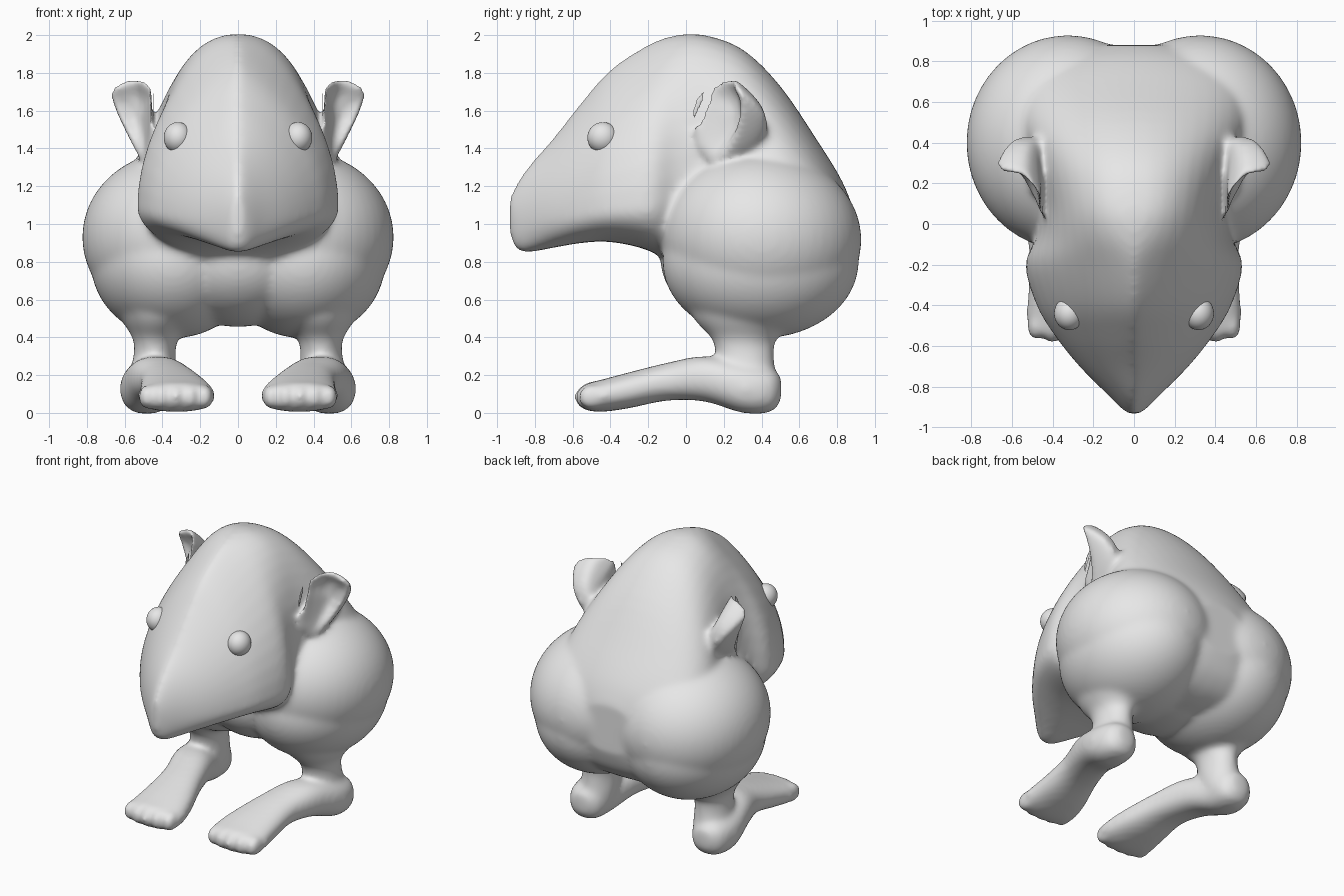
import bpy, bmesh, math
from mathutils import Vector, Matrix

if "Cube" in bpy.data.objects:
    bpy.data.objects.remove(bpy.data.objects["Cube"])

skin = bpy.data.materials.new("plain_grey")
skin.diffuse_color = (0.8, 0.8, 0.8, 1)
skin.use_nodes = True
skin.node_tree.nodes["Principled BSDF"].inputs["Base Color"].default_value = skin.diffuse_color


def smooth_rows(rows, steps=4):
    """Catmull-Rom interpolation between section rows."""
    rows = [Vector(r) for r in rows]
    out = []
    for i in range(len(rows) - 1):
        a, b, c, d = (rows[max(0, min(len(rows) - 1, i + k))] for k in (-1, 0, 1, 2))
        for s in range(steps):
            t = s / steps
            out.append(0.5 * (2 * b + (c - a) * t + (2 * a - 5 * b + 4 * c - d) * t * t
                              + (3 * b - a - 3 * c + d) * t ** 3))
    return out + [rows[-1]]


def skin_rings(bm, rings):
    """Closed tube through a list of point rings."""
    loops = [[bm.verts.new(p) for p in ring] for ring in rings]
    n = len(loops[0])
    for a, b in zip(loops, loops[1:]):
        for i in range(n):
            bm.faces.new((a[i], a[(i + 1) % n], b[(i + 1) % n], b[i]))
    for end in (loops[0], loops[-1]):
        centre = bm.verts.new(sum((v.co for v in end), Vector()) / n)
        for i in range(n):
            bm.faces.new((end[i], end[(i + 1) % n], centre))


def ball(bm, centre, radii, turn=0):
    m = (Matrix.Translation(centre) @ Matrix.Rotation(turn, 4, 'X')
         @ Matrix.Diagonal((*radii, 1)))
    bmesh.ops.create_uvsphere(bm, u_segments=48, v_segments=32, radius=1, matrix=m)


def power(v, p):
    return math.copysign(abs(v) ** p, v)


ANGLES = [2 * math.pi * k / 48 for k in range(48)]


def finish(name, bm):
    bmesh.ops.recalc_face_normals(bm, faces=bm.faces)
    for f in bm.faces:
        f.smooth = True
    mesh = bpy.data.meshes.new(name)
    bm.to_mesh(mesh)
    bm.free()
    mesh.materials.append(skin)
    ob = bpy.data.objects.new(name, mesh)
    bpy.context.collection.objects.link(ob)
    return ob


body = bmesh.new()

# Head and back: y, half width, height of widest point, top, bottom, upper taper
HEAD = [(-.935, .025, 1.06, 1.14, .95, 1.5), (-.90, .07, 1.02, 1.21, .87, 1.5),
        (-.84, .13, 1.02, 1.30, .85, 1.5), (-.70, .27, 1.03, 1.46, .875, 1.5),
        (-.55, .39, 1.05, 1.65, .90, 1.6), (-.40, .48, 1.07, 1.82, .905, 1.65),
        (-.20, .535, 1.09, 1.95, .86, 1.5), (-.05, .475, 1.14, 2.0, .76, 1.05),
        (.10, .46, 1.15, 2.0, .58, .85), (.30, .52, 1.10, 1.925, .49, .9),
        (.50, .60, 1.02, 1.73, .48, 1.0), (.70, .59, .96, 1.435, .52, 1.0),
        (.82, .44, .94, 1.24, .62, 1.0), (.88, .22, .95, 1.10, .76, 1.0)]
rings = []
for y, w, zc, zt, zb, p in smooth_rows(HEAD):
    ring = []
    for a in ANGLES:
        c, s = math.cos(a), math.sin(a)
        if s >= 0:
            ring.append(Vector((w * power(c, p), y, zc + (zt - zc) * s)))
        else:
            ring.append(Vector((w * power(c, .75), y, zc + (zc - zb) * s)))
    rings.append(ring)
skin_rings(body, rings)

# Belly between the haunches
ball(body, (0, .34, .81), (.42, .475, .355))

# Leg: z, x, y, half width, half depth
LEG = [(.10, .47, .37, .13, .12), (.20, .45, .33, .125, .145), (.33, .44, .31, .110, .155),
       (.40, .435, .31, .125, .18), (.50, .42, .33, .20, .29), (.65, .40, .36, .28, .38)]
# Foot: y, x, z, half width, half height
FOOT = [(.505, .48, .13, .05, .06), (.45, .48, .12, .12, .115), (.30, .48, .13, .145, .13),
        (.10, .43, .18, .15, .12), (-.10, .37, .165, .15, .10), (-.30, .335, .12, .185, .095),
        (-.45, .325, .09, .205, .085), (-.54, .33, .085, .18, .07)]
# Rim of the ear cup
RIM = [(.45, .12, 1.73), (.54, .24, 1.78), (.67, .27, 1.73), (.67, .30, 1.65),
       (.585, .26, 1.46), (.50, .15, 1.32), (.46, .06, 1.42), (.44, .02, 1.64)]

for side in (1, -1):
    flip = Vector((side, 1, 1))
    # Haunch: upper mass and fuller lower mass
    ball(body, (.325 * side, .40, .93), (.50, .53, .455), -.1)
    ball(body, (.345 * side, .395, .80), (.435, .52, .405))
    # Shank and ankle
    skin_rings(body, [[Vector((side * (x + rx * math.cos(a)), y + ry * math.sin(a), z))
                       for a in ANGLES] for z, x, y, rx, ry in smooth_rows(LEG)])
    # Foot
    skin_rings(body, [[Vector((side * (x + rx * power(math.cos(a), .8)), y,
                               z + rz * power(math.sin(a), .9))) for a in ANGLES]
                      for y, x, z, rx, rz in smooth_rows(FOOT)])
    # Toes
    for k in range(5):
        ball(body, (side * (.175 + .077 * k), -.525 + .006 * (k - 2) ** 2, .083),
             (.045, .07, .066))
    # Ear: root, rounded back, thick rim and shallow hollow
    rim = smooth_rows(RIM + RIM[:1], 4)[:-1]
    middle = sum(rim, Vector((0, 0, 0))) / len(rim)
    root = Vector((.42, .40, 1.46))
    bulge = Vector((.03, .08, .0))
    cup = [[(p.lerp(root, t) + bulge * math.sin(math.pi * t)) * flip for p in rim]
           for t in (.85, .65, .45, .25, .12, 0)]
    for t, depth in ((.16, .0), (.28, .03), (.5, .07), (.8, .1)):
        cup.append([(p.lerp(middle, t) + Vector((-.2, .9, -.1)) * depth) * flip
                    for p in rim])
    skin_rings(body, cup)

# Fuse everything into one soft skin
ob = finish("body", body)
remesh = ob.modifiers.new("fuse", 'REMESH')
remesh.mode = 'VOXEL'
remesh.voxel_size = .016
remesh.use_smooth_shade = True
soft = ob.modifiers.new("soften", 'SMOOTH')
soft.factor = .5
soft.iterations = 20

# Eyes
for side, label in ((1, "right"), (-1, "left")):
    bm = bmesh.new()
    ball(bm, (.318 * side, -.44, 1.457), (.075, .082, .082))
    finish("eye_" + label, bm)
